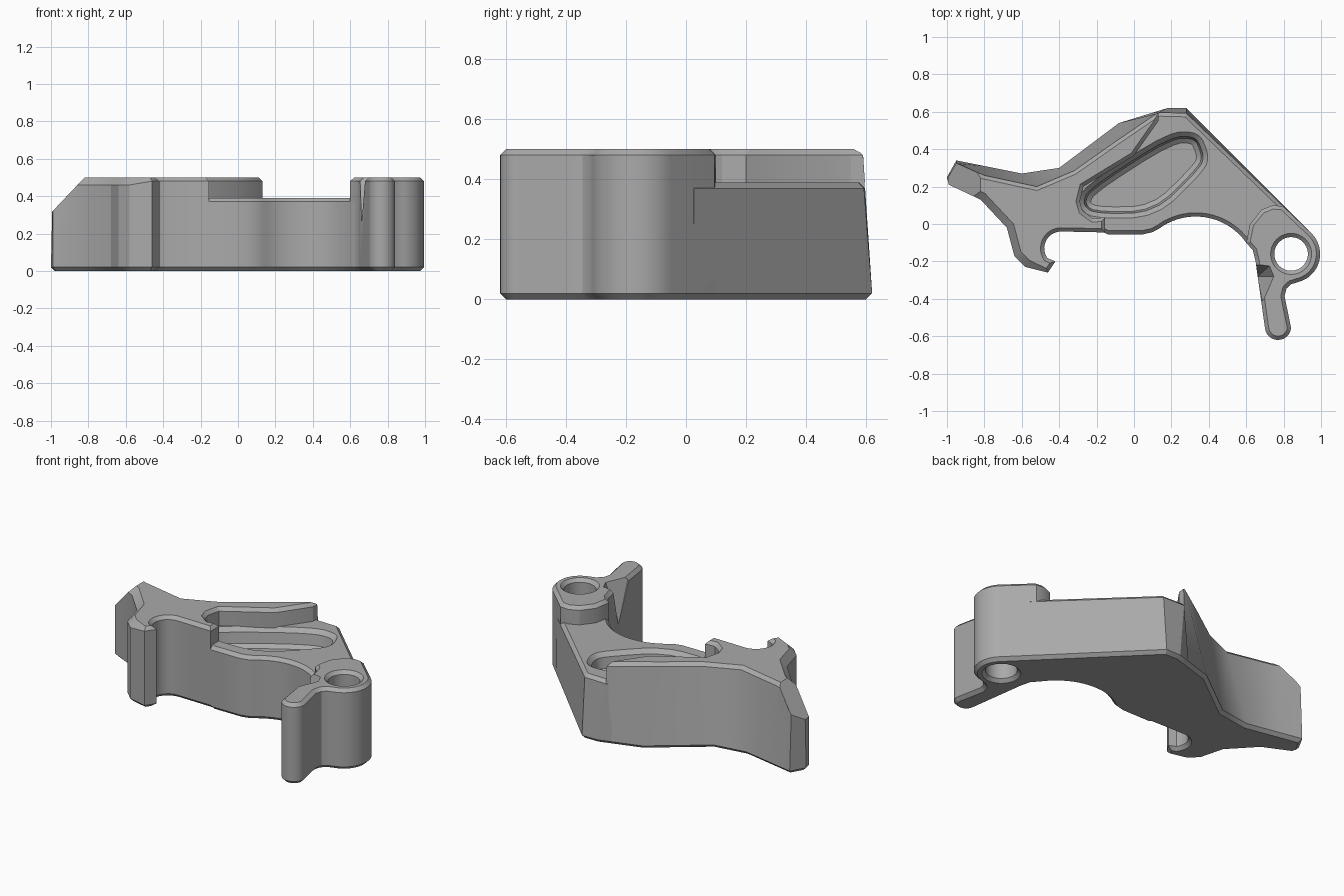
import bpy, bmesh, math
from mathutils import Vector

cube = bpy.data.objects.get("Cube")
if cube:
    bpy.data.objects.remove(cube, do_unlink=True)

H = 0.5
WEB_H = 0.39

metal = bpy.data.materials.new("grey_metal")
metal.use_nodes = True
colour = (0.4, 0.4, 0.4, 1)
metal.diffuse_color = colour
for node in metal.node_tree.nodes:
    if node.type == 'BSDF_PRINCIPLED':
        node.inputs["Base Color"].default_value = colour


def arc(cx, cy, r, a0, a1, n):
    angles = [math.radians(a0 + (a1 - a0) * i / n) for i in range(n + 1)]
    return [(cx + r * math.cos(a), cy + r * math.sin(a)) for a in angles]


def inset(points, widths):
    """Move a counterclockwise outline inward with mitred corners."""
    if not isinstance(widths, list):
        widths = [widths] * len(points)
    pts = [Vector(p) for p in points]
    out = []
    for i, p in enumerate(pts):
        e1 = (p - pts[i - 1]).normalized()
        e2 = (pts[(i + 1) % len(pts)] - p).normalized()
        n1, n2 = Vector((-e1.y, e1.x)), Vector((-e2.y, e2.x))
        out.append(p + (n1 + n2) * widths[i] / max(1 + n1.dot(n2), 0.5))
    return out


def round_corners(points, passes=2):
    pts = [Vector(p) for p in points]
    for _ in range(passes):
        new = []
        for i, p in enumerate(pts):
            q = pts[(i + 1) % len(pts)]
            new += [p.lerp(q, 0.22), p.lerp(q, 0.78)]
        pts = new
    return pts


def finish_mesh(name, bm):
    bmesh.ops.recalc_face_normals(bm, faces=bm.faces)
    mesh = bpy.data.meshes.new(name)
    bm.to_mesh(mesh)
    bm.free()
    ob = bpy.data.objects.new(name, mesh)
    bpy.context.collection.objects.link(ob)
    return ob


def loft(name, rings):
    """Close a solid through rings of (outline, heights)."""
    bm = bmesh.new()
    loops = []
    for outline, z in rings:
        zs = z if isinstance(z, list) else [z] * len(outline)
        loops.append([bm.verts.new((p[0], p[1], h)) for p, h in zip(outline, zs)])
    for a, b in zip(loops, loops[1:]):
        for i in range(len(a)):
            j = (i + 1) % len(a)
            bm.faces.new((a[i], a[j], b[j], b[i]))
    bm.faces.new(loops[0][::-1])
    bm.faces.new(loops[-1])
    return finish_mesh(name, bm)


def hull(name, points):
    bm = bmesh.new()
    for p in points:
        bm.verts.new(p)
    bmesh.ops.convex_hull(bm, input=bm.verts)
    return finish_mesh(name, bm)


def cut(ob, cutter, operation='DIFFERENCE'):
    mod = ob.modifiers.new("cut", 'BOOLEAN')
    mod.operation, mod.solver, mod.object = operation, 'EXACT', cutter
    bpy.ops.object.select_all(action='DESELECT')
    bpy.context.view_layer.objects.active = ob
    ob.select_set(True)
    bpy.ops.object.modifier_apply(modifier=mod.name)
    bpy.data.objects.remove(cutter, do_unlink=True)


def finish(ob):
    ob.data.materials.clear()
    ob.data.materials.append(metal)
    bpy.ops.object.select_all(action='DESELECT')
    bpy.context.view_layer.objects.active = ob
    ob.select_set(True)
    bpy.ops.object.shade_smooth_by_angle(angle=math.radians(28))


# Plan outline: arm and hook, underside arch, tail and pivot eye
front = [(-0.99, 0.21), (-0.82, 0.13), (-0.68, -0.02), (-0.64, -0.17),
         (-0.58, -0.23), (-0.46, -0.26), (-0.42, -0.2)]
front += arc(-0.39, -0.13, 0.09, 215, 90, 10)
front += [(-0.16, -0.045), (-0.14, -0.055), (0.05, -0.055), (0.1, -0.043)]
front += arc(0.33, -0.29, 0.33, 127, 35, 18)
front += [(0.635, -0.14), (0.65, -0.2)]
front += arc(0.77, -0.55, 0.07, 187, 355, 12)
front += [(0.805, -0.385), (0.815, -0.345), (0.84, -0.322)]
front += arc(0.84, -0.16, 0.155, -75, 45, 18)

# Leaning back wall: lower and upper positions
back = [((0.28, 0.62), (0.28, 0.585)), ((0.18, 0.62), (0.12, 0.59)),
        ((-0.08, 0.54), (-0.1, 0.44)), ((-0.4, 0.3), (-0.32, 0.285)),
        ((-0.6, 0.27), (-0.52, 0.2)), ((-0.8, 0.31), (-0.8, 0.26)),
        ((-0.95, 0.34), (-0.95, 0.32)), ((-1.0, 0.25), (-0.99, 0.25))]
low = [Vector(p) for p in front] + [Vector(b) for b, t in back]
high = [Vector(p) for p in front] + [Vector(t) for b, t in back]
wide = [0.04 if p.x < -0.5 and i < len(front) else 0.02 for i, p in enumerate(low)]


def body(name, height):
    top = [a.lerp(b, height / H) for a, b in zip(low, high)]
    edge = wide if height == H else [0.02] * len(low)
    return loft(name, [(inset(low, 0.02), 0), (low, 0.02),
                       (top, [height - w for w in edge]),
                       (inset(top, edge), height)])


def region(points, chamfer=True):
    rim = 0.04 if chamfer else 0
    return loft("region", [(points, -0.1), (points, H - 0.02),
                           (inset(points, rim), H + 0.02)])


# Raised arm with hook, sloped at its far end
arm = body("hook_arm", H)
cut(arm, region([(-1.5, -1), (-0.155, -1), (-0.155, 0.035), (-0.22, 0.03),
                 (-0.275, 0.07), (-0.29, 0.12), (-0.27, 0.2), (0, 0.365),
                 (0.13, 0.55), (0.14, 1), (-1.5, 1)]), 'INTERSECT')
cut(arm, hull("end_slope", [(x, y, z) for y in (-1, 1) for x, z in
                            ((-1.1, 0.205), (-0.7, 0.627), (-1.1, 0.627))]))
finish(arm)

# Lower web with a blind pocket
web = body("lower_web", WEB_H)
cut(web, region([(-0.17, -0.3), (0.59, -0.3), (0.63, -0.1), (0.85, 0),
                 (1, 0.2), (1, 0.8), (0.1, 0.8), (0.1, 0.57), (0, 0.43),
                 (-0.33, 0.22), (-0.35, 0.08), (-0.18, -0.01)], False), 'INTERSECT')
pocket = round_corners([(-0.23, 0.03), (0.12, 0.035), (0.38, 0.29), (0.4, 0.37),
                        (0.35, 0.49), (0.19, 0.495), (-0.27, 0.2), (-0.3, 0.1)])
cut(web, loft("pocket", [(inset(pocket, 0.06), 0.28), (inset(pocket, 0.035), 0.3),
                         (inset(pocket, 0.025), WEB_H - 0.025),
                         (inset(pocket, -0.02), WEB_H + 0.02)]))
finish(web)

# Raised pivot eye with tail, bored through and relieved on one side
lug = body("pivot_lug", H)
cut(lug, region([(0.6, -1), (1.5, -1), (1.5, 0.8), (0.8, 0.095), (0.74, 0.1),
                 (0.68, 0.075), (0.62, 0), (0.6, -0.1)]), 'INTERSECT')
bore = [(arc(0.84, -0.16, r, 0, 348.75, 31), z) for r, z in
        ((0.12, -0.01), (0.09, 0.02), (0.09, H - 0.02), (0.12, H + 0.01))]
cut(lug, loft("bore", bore))
cut(lug, hull("tail_relief", [(0.73, -0.22, 0.52), (0.755, -0.28, 0.52),
                              (0.69, -0.43, 0.52), (0.66, -0.28, 0.26),
                              (0.5, -0.19, 0.52), (0.5, -0.43, 0.52),
                              (0.5, -0.28, 0.26)]))
finish(lug)
